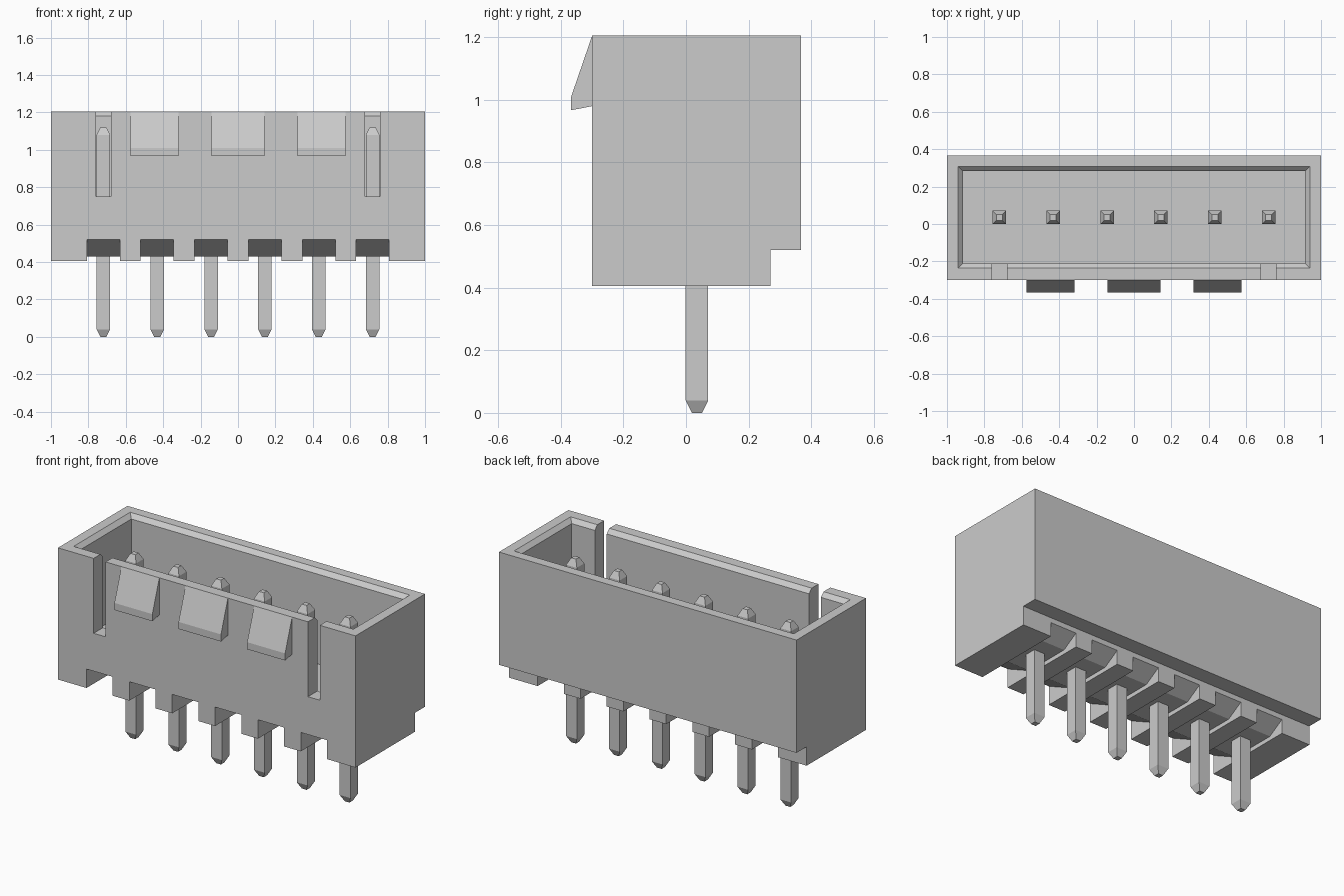
import bpy, bmesh

if "Cube" in bpy.data.objects:
    bpy.data.objects.remove(bpy.data.objects["Cube"])


def make_object(name, bm):
    bmesh.ops.recalc_face_normals(bm, faces=bm.faces)
    mesh = bpy.data.meshes.new(name)
    bm.to_mesh(mesh)
    bm.free()
    obj = bpy.data.objects.new(name, mesh)
    bpy.context.collection.objects.link(obj)
    return obj


def skin(name, rings):
    """Closed solid through a list of equal-length point rings."""
    bm = bmesh.new()
    loops = [[bm.verts.new(p) for p in ring] for ring in rings]
    n = len(loops[0])
    for a, b in zip(loops, loops[1:]):
        for i in range(n):
            j = (i + 1) % n
            bm.faces.new((a[i], a[j], b[j], b[i]))
    bm.faces.new(loops[0])
    bm.faces.new(loops[-1])
    return make_object(name, bm)


def prism(name, x0, x1, profile):
    """Extrude a (y, z) profile along x."""
    return skin(name, [[(x, y, z) for y, z in profile] for x in (x0, x1)])


def stack(name, cx, cy, levels):
    """Stacked rectangles given as (z, half x, half y)."""
    return skin(name, [[(cx + sx * hx, cy + sy * hy, z)
                        for sx, sy in ((-1, -1), (1, -1), (1, 1), (-1, 1))]
                       for z, hx, hy in levels])


def cut(target, cutter):
    mod = target.modifiers.new("cut", 'BOOLEAN')
    mod.operation = 'DIFFERENCE'
    mod.solver = 'EXACT'
    mod.object = cutter
    bpy.context.view_layer.objects.active = target
    bpy.ops.object.modifier_apply(modifier=mod.name)
    bpy.data.objects.remove(cutter)


FRONT, TOP, BASE = -0.30, 1.205, 0.405
PINS = [-0.72 + 0.288 * i for i in range(6)]

# Housing with the step along the lower back edge
housing = prism("housing", -1, 1, [
    (FRONT, BASE), (0.27, BASE), (0.27, 0.52), (0.367, 0.52), (0.367, TOP), (FRONT, TOP)])

# Open cavity with a chamfered rim
cut(housing, stack("cavity_cutter", 0, 0.0365, [
    (0.635, 0.915, 0.2465), (1.18, 0.915, 0.2465), (1.23, 0.965, 0.2965)]))

# Two vertical slots in the front wall
for x in (-0.72, 0.72):
    cut(housing, prism("slot_cutter", x - 0.04, x + 0.04, [
        (-0.4, 0.75), (-0.15, 0.75), (-0.15, 1.3), (-0.4, 1.3)]))

# Grooves under the base, flared at front and back
for x in PINS:
    cut(housing, prism("groove_cutter", x - 0.088, x + 0.088, [
        (-0.40, 0.3), (0.29, 0.3), (0.29, 0.502), (0.17, 0.43), (-0.12, 0.43), (-0.40, 0.57)]))

# Wedge-shaped latches on the front
for x, w in ((-0.446, 0.255), (0, 0.285), (0.446, 0.255)):
    prism("latch", x - w / 2, x + w / 2, [
        (FRONT, TOP), (-0.367, 1.01), (-0.367, 0.967), (FRONT, 0.98)])

# Square pins with tapered ends
for x in PINS:
    stack("pin", x, 0.035, [
        (0, 0.016, 0.016), (0.04, 0.036, 0.036), (1.08, 0.036, 0.036), (1.12, 0.016, 0.016)])
